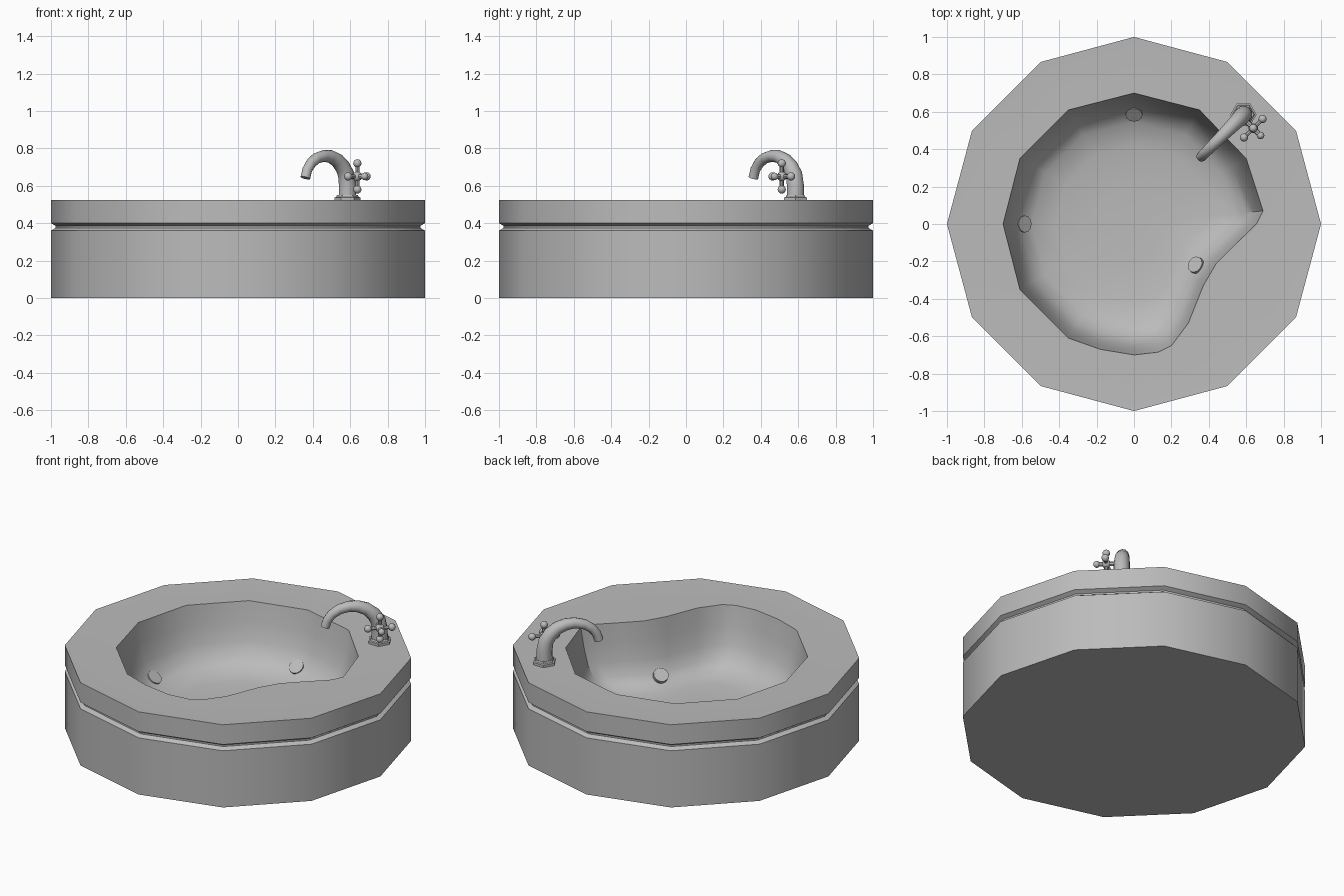
import bpy, bmesh
from math import sin, cos, pi, radians
from mathutils import Vector

cube = bpy.data.objects.get("Cube")
if cube:
    bpy.data.objects.remove(cube, do_unlink=True)

grey = bpy.data.materials.new("plain grey")
grey.use_nodes = True
grey.diffuse_color = (0.5, 0.5, 0.5, 1)
grey.node_tree.nodes["Principled BSDF"].inputs["Base Color"].default_value = (0.5, 0.5, 0.5, 1)


def finish(bm, name, angle=40):
    bmesh.ops.recalc_face_normals(bm, faces=bm.faces)
    mesh = bpy.data.meshes.new(name)
    bm.to_mesh(mesh)
    bm.free()
    mesh.materials.append(grey)
    ob = bpy.data.objects.new(name, mesh)
    bpy.context.collection.objects.link(ob)
    bpy.ops.object.select_all(action="DESELECT")
    ob.select_set(True)
    bpy.context.view_layer.objects.active = ob
    bpy.ops.object.shade_smooth_by_angle(angle=radians(angle))
    return ob


def add_ring(bm, points):
    return [bm.verts.new(p) for p in points]


def skin(bm, a, b):
    n = len(a)
    for i in range(n):
        bm.faces.new((a[i], a[(i + 1) % n], b[(i + 1) % n], b[i]))


def circle(r, z, n, centre=(0, 0)):
    return [(centre[0] + r * cos(2 * pi * i / n), centre[1] + r * sin(2 * pi * i / n), z)
            for i in range(n)]


def loop_edges(bm, ring):
    return [bm.edges.get((ring[i - 1], ring[i])) for i in range(len(ring))]


# Tub: twelve-sided shell with a groove
TOP = 0.525
bm = bmesh.new()
shell = [(1, 0), (1, 0.36), (0.975, 0.375), (0.975, 0.385), (1, 0.4), (1, TOP), (0.93, TOP - 0.003)]
rings = [add_ring(bm, circle(r, z, 12)) for r, z in shell]
for a, b in zip(rings, rings[1:]):
    skin(bm, a, b)
bm.faces.new(rings[0])

# Basin: kidney-shaped rim, scaled inward down to the floor
rim = [(0.69, 0.07), (0.6, 0.35), (0.35, 0.61), (0, 0.7), (-0.35, 0.61), (-0.61, 0.35),
       (-0.7, 0), (-0.61, -0.35), (-0.35, -0.61), (-0.18, -0.67), (0, -0.7), (0.13, -0.685),
       (0.2, -0.65), (0.29, -0.53), (0.37, -0.33), (0.44, -0.21), (0.53, -0.12), (0.655, 0)]
bowl = [(1, TOP - 0.003), (0.97, 0.4), (0.93, 0.29), (0.87, 0.21), (0.78, 0.165), (0.6, 0.14), (0.3, 0.13)]
basin = [add_ring(bm, [(x * s, y * s, z) for x, y in rim]) for s, z in bowl]
for a, b in zip(basin, basin[1:]):
    skin(bm, a, b)
drain = bm.verts.new((0, 0, 0.128))
for i in range(len(rim)):
    bm.faces.new((basin[-1][i - 1], basin[-1][i], drain))
bmesh.ops.triangle_fill(bm, edges=loop_edges(bm, rings[-1]) + loop_edges(bm, basin[0]), use_beauty=True)
finish(bm, "tub")


def rod(name, start, end, r, sides=8):
    start, end = Vector(start), Vector(end)
    d = end - start
    bm = bmesh.new()
    bmesh.ops.create_cone(bm, cap_ends=True, segments=sides, radius1=r, radius2=r, depth=d.length)
    turn = d.to_track_quat("Z", "Y").to_matrix().to_4x4()
    bmesh.ops.transform(bm, matrix=turn, verts=bm.verts)
    bmesh.ops.translate(bm, vec=(start + end) / 2, verts=bm.verts)
    return finish(bm, name)


def ball(name, centre, r):
    bm = bmesh.new()
    bmesh.ops.create_uvsphere(bm, u_segments=12, v_segments=8, radius=r)
    bmesh.ops.translate(bm, vec=centre, verts=bm.verts)
    return finish(bm, name)


# Water jets set into the basin wall
for name, x, y in (("back_jet", 0, 1), ("right_jet", -1, 0), ("inner_jet", 0.83, -0.55)):
    reach = 0.4 if name == "inner_jet" else 0.59
    centre = Vector((x * reach, y * reach, 0.2))
    inward = Vector((-x, -y, 1.2)).normalized()
    rod(name, centre - inward * 0.03, centre + inward * 0.012, 0.045, 12)

# Tap foot: stepped hexagonal flange
bm = bmesh.new()
foot = [add_ring(bm, circle(r, z, 6, (0.585, 0.585)))
        for r, z in ((0.07, TOP - 0.01), (0.07, 0.537), (0.06, 0.54), (0.056, 0.55))]
for a, b in zip(foot, foot[1:]):
    skin(bm, a, b)
bm.faces.new(foot[0])
bm.faces.new(foot[-1])
finish(bm, "tap_foot", 30)

# Spout: tapering tube swept along the diagonal; each entry is offset, height, radius
path = [(0.585, 0.54, 0.048), (0.585, 0.6, 0.047), (0.578, 0.66, 0.045), (0.56, 0.7, 0.042),
        (0.53, 0.737, 0.038), (0.495, 0.756, 0.035), (0.46, 0.76, 0.032), (0.42, 0.747, 0.03),
        (0.39, 0.72, 0.028), (0.37, 0.685, 0.027), (0.36, 0.642, 0.027)]
centres = [Vector((o, o, z)) for o, z, r in path]
side = Vector((1, -1, 0)).normalized()
bm = bmesh.new()
tube = []
for i, c in enumerate(centres):
    along = (centres[min(i + 1, len(path) - 1)] - centres[max(i - 1, 0)]).normalized()
    up = along.cross(side)
    r = path[i][2]
    tube.append(add_ring(bm, [c + r * (cos(pi * k / 6) * side + sin(pi * k / 6) * up) for k in range(12)]))
for a, b in zip(tube, tube[1:]):
    skin(bm, a, b)
bm.faces.new(tube[0])
bm.faces.new(tube[-1])
finish(bm, "spout")

# Cross handle on the side of the spout
hub = Vector((0.638, 0.512, 0.65))
rod("handle_stem", (0.58, 0.57, 0.65), hub + side * 0.05, 0.014)
ball("handle_hub", hub, 0.026)
ball("handle_cap", hub + side * 0.055, 0.02)
across = Vector((1, 1, 0)).normalized()
for label, d in (("inner", -across), ("outer", across), ("upper", Vector((0, 0, 1))), ("lower", Vector((0, 0, -1)))):
    rod(label + "_handle_arm", hub, hub + d * 0.07, 0.011)
    ball(label + "_handle_knob", hub + d * 0.07, 0.022)
